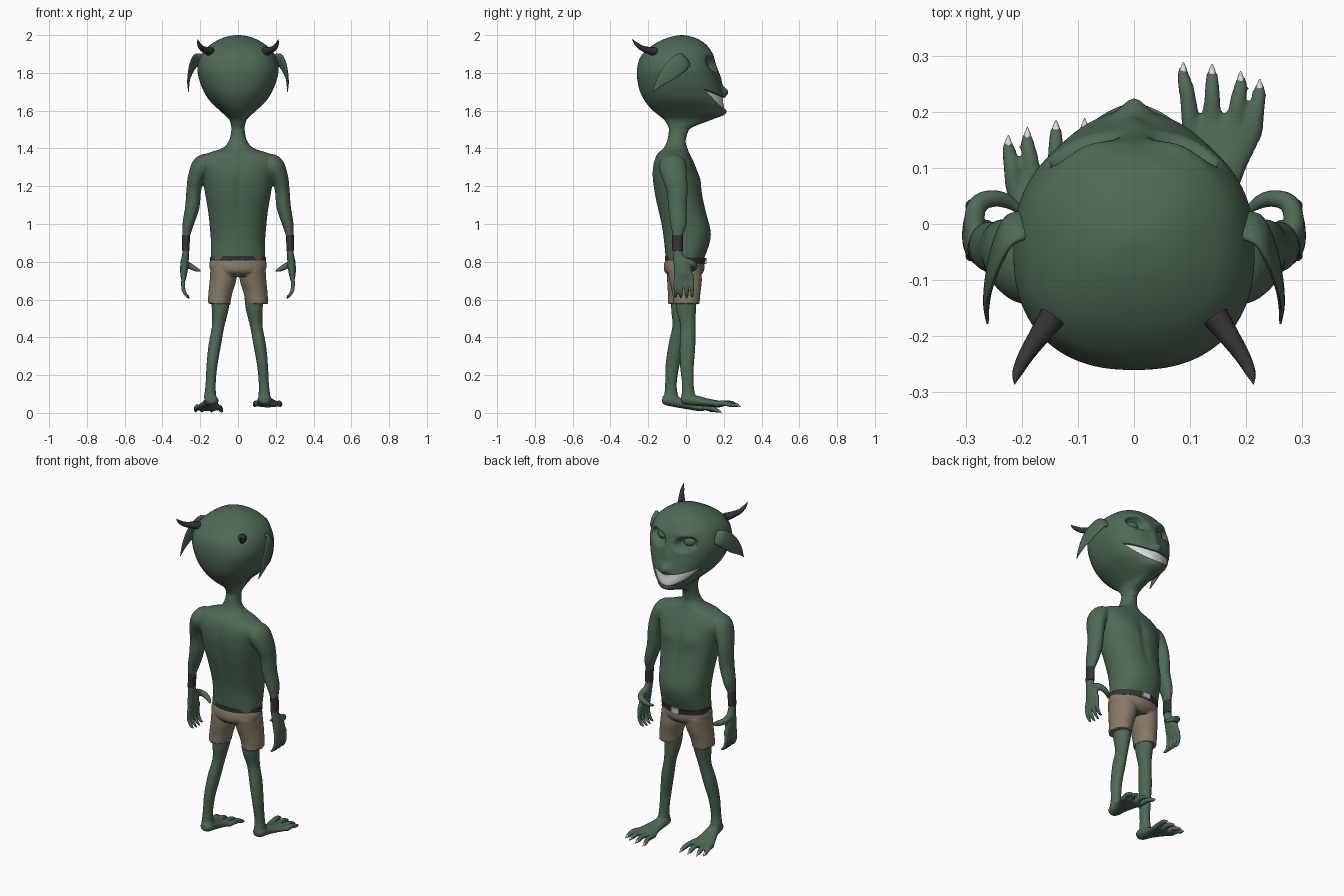
import bpy, bmesh, math, random
from mathutils import Vector

random.seed(4)
X, Z = Vector((1, 0, 0)), Vector((0, 0, 1))


def mat(name, r, g, b):
    m = bpy.data.materials.new(name)
    m.diffuse_color = (r, g, b, 1)
    return m


SKIN = mat("green skin", 0.078, 0.142, 0.09)
CLOTH = mat("brown cloth", 0.24, 0.195, 0.14)
DARK = mat("dark leather", 0.035, 0.035, 0.037)
PALE = mat("pale teeth", 0.72, 0.72, 0.72)
METAL = mat("grey metal", 0.55, 0.55, 0.55)


def spline(rows, steps):
    """Catmull-Rom through rows of numbers."""
    out = []
    for i in range(len(rows) - 1):
        p0, p1 = rows[max(i - 1, 0)], rows[i]
        p2, p3 = rows[i + 1], rows[min(i + 2, len(rows) - 1)]
        for k in range(steps):
            t = k / steps
            out.append([0.5 * (2 * b + (c - a) * t + (2 * a - 5 * b + 4 * c - d) * t * t
                               + (3 * b - a - 3 * c + d) * t ** 3)
                        for a, b, c, d in zip(p0, p1, p2, p3)])
    return out + [list(rows[-1])]


def tube(bm, rows, side=X, n=20, steps=5, flat=False, p=2.0):
    """Closed tube through (x, y, z, radius along side, other radius); p > 2 squares the section."""
    pts = spline(rows, steps)
    rings = []
    for i, c in enumerate(pts):
        t = Z if flat else (Vector(pts[min(i + 1, len(pts) - 1)][:3]) - Vector(pts[max(i - 1, 0)][:3])).normalized()
        a = (side - t * side.dot(t)).normalized()
        b = t.cross(a)
        ring = []
        for k in range(n):
            u, w = math.cos(2 * math.pi * k / n), math.sin(2 * math.pi * k / n)
            q = (abs(u) ** p + abs(w) ** p) ** (-1 / p)
            ring.append(bm.verts.new(Vector(c[:3]) + a * max(c[3], 0.0008) * u * q + b * max(c[4], 0.0008) * w * q))
        rings.append(ring)
    for r, s in zip(rings, rings[1:]):
        for k in range(n):
            bm.faces.new((r[k], r[(k + 1) % n], s[(k + 1) % n], s[k]))
    bm.faces.new(rings[0])
    bm.faces.new(rings[-1])
    return rings


def stack(rows):
    """(z, back, front, half width) -> tube rows with level rings."""
    return [(0, (b + f) / 2, z, w, (f - b) / 2) for z, b, f, w in rows]


def mir(rows, s):
    return [(r[0] * s,) + tuple(r[1:]) for r in rows]


def finish(name, bm, m, voxel=0, smooth=0):
    bmesh.ops.recalc_face_normals(bm, faces=bm.faces)
    me = bpy.data.meshes.new(name)
    bm.to_mesh(me)
    bm.free()
    o = bpy.data.objects.new(name, me)
    bpy.context.collection.objects.link(o)
    me.materials.append(m)
    if voxel:
        r = o.modifiers.new("fuse", 'REMESH')
        r.mode, r.voxel_size = 'VOXEL', voxel
        s = o.modifiers.new("soften", 'SMOOTH')
        s.factor, s.iterations = 0.5, smooth
        bake(o)
    shade(o)
    return o


def bake(o):
    dg = bpy.context.evaluated_depsgraph_get()
    dg.update()
    me = bpy.data.meshes.new_from_object(o.evaluated_get(dg))
    o.modifiers.clear()
    o.data = me


def shade(o):
    bpy.ops.object.select_all(action='DESELECT')
    o.select_set(True)
    bpy.context.view_layer.objects.active = o
    bpy.ops.object.shade_smooth_by_angle(angle=math.radians(50))


# ---- body: torso, arms, hands, legs and feet fused into one skin
bm = bmesh.new()
claws = bmesh.new()
tube(bm, stack([(0.72, -0.09, 0.07, 0.12), (0.80, -0.105, 0.09, 0.143), (0.90, -0.115, 0.125, 0.143),
                (0.97, -0.125, 0.13, 0.148), (1.06, -0.145, 0.108, 0.157), (1.15, -0.165, 0.088, 0.172),
                (1.25, -0.178, 0.07, 0.19), (1.32, -0.172, 0.045, 0.205), (1.37, -0.152, 0.02, 0.17),
                (1.40, -0.12, 0.008, 0.085), (1.44, -0.10, -0.002, 0.048), (1.50, -0.09, 0.012, 0.035),
                (1.54, -0.09, 0.02, 0.035)]), n=64, flat=True, p=2.25)
for v in bm.verts:  # chest line, chest muscles and spine groove
    if 0.95 < v.co.z < 1.36:
        front = v.co.y > -0.04
        k = math.sin((v.co.z - 0.95) / 0.41 * math.pi)
        v.co.y += (-0.007 if front else 0.010) * k * math.exp(-(v.co.x / 0.018) ** 2)
        if front:
            v.co.y += 0.008 * math.exp(-((abs(v.co.x) - 0.075) / 0.05) ** 2 - ((v.co.z - 1.23) / 0.04) ** 2)
for s in (-1, 1):
    tube(bm, mir([(0.13, -0.075, 1.33, 0.04, 0.05), (0.185, -0.073, 1.312, 0.055, 0.072),
                  (0.22, -0.06, 1.25, 0.045, 0.066), (0.234, -0.047, 1.18, 0.039, 0.056),
                  (0.242, -0.045, 1.09, 0.038, 0.049), (0.264, -0.04, 1.0, 0.03, 0.043),
                  (0.275, -0.045, 0.93, 0.02, 0.026), (0.277, -0.045, 0.85, 0.018, 0.026),
                  (0.284, -0.025, 0.78, 0.022, 0.042), (0.288, -0.014, 0.73, 0.017, 0.05),
                  (0.287, -0.012, 0.70, 0.010, 0.046)], s), n=28)
    for k in range(4):  # fingers
        y, low = -0.056 + 0.0295 * k, 0.606 + (0.006, 0, 0, 0.012)[k]
        tube(bm, mir([(0.287, y * 0.9, 0.73, 0.012, 0.012), (0.291, y, 0.69, 0.0115, 0.0115),
                      (0.288, y, 0.65, 0.011, 0.011), (0.272, y, 0.62, 0.009, 0.009),
                      (0.255, y, low, 0.005, 0.005)], s), n=12)
    tube(bm, mir([(0.285, -0.01, 0.805, 0.02, 0.02), (0.28, 0.033, 0.79, 0.019, 0.018),
                  (0.25, 0.046, 0.775, 0.017, 0.016), (0.222, 0.038, 0.76, 0.013, 0.013),
                  (0.198, 0.018, 0.75, 0.006, 0.006)], s), side=Z, n=12)  # thumb

    # one leg strides ahead of the other
    back = s < 0
    dx = 0.008 * back
    leg = [(0.08, 0, 0.70, 0.05, 0.06), (0.085, 0.0, 0.57, 0.047, 0.055), (0.097, 0.01, 0.46, 0.033, 0.04),
           (0.115, 0.008, 0.36, 0.033, 0.042), (0.13, 0.005, 0.25, 0.029, 0.037),
           (0.137, 0.01, 0.15, 0.027, 0.031), (0.14, 0.012, 0.08, 0.033, 0.038)]
    tube(bm, mir([(x + dx, y - 0.09 * back * min(1, (0.72 - z) / 0.55), z, a, b) for x, y, z, a, b in leg], s), n=24)

    def place(rows):
        return mir([(x, y - 0.1 * back, z - back * 0.1 * (y + 0.03), a, b) for x, y, z, a, b in rows], s)

    tube(bm, place([(0.138, -0.025, 0.07, 0.022, 0.02), (0.14, 0.0, 0.07, 0.037, 0.028),
                    (0.143, 0.05, 0.065, 0.038, 0.028), (0.151, 0.11, 0.055, 0.052, 0.022),
                    (0.158, 0.17, 0.047, 0.072, 0.018), (0.158, 0.195, 0.043, 0.064, 0.012)]), n=28)
    for rx, tx, ty in ((0.103, 0.088, 0.288), (0.14, 0.139, 0.285), (0.178, 0.19, 0.272), (0.212, 0.224, 0.258)):
        mx = (rx + tx) / 2
        tube(bm, place([(rx, 0.155, 0.047, 0.017, 0.015), (mx, ty - 0.06, 0.052, 0.015, 0.015),
                        (tx, ty - 0.025, 0.042, 0.012, 0.012), (tx, ty - 0.008, 0.037, 0.007, 0.007)]), n=12)
        tube(claws, place([(tx, ty - 0.024, 0.045, 0.006, 0.006), (tx, ty - 0.012, 0.041, 0.006, 0.006),
                           (tx, ty, 0.032, 0.001, 0.001)]), n=8, steps=3)
finish("body", bm, SKIN, 0.0062, 5)
finish("toe_claws", claws, PALE)

# ---- head: level rings, then nose, brows and eye sockets pushed in or out
bm = bmesh.new()
tube(bm, stack([(1.48, -0.092, 0.008, 0.034), (1.51, -0.092, 0.03, 0.035), (1.55, -0.115, 0.13, 0.045),
                (1.58, -0.15, 0.205, 0.074), (1.61, -0.185, 0.212, 0.107), (1.65, -0.217, 0.205, 0.148),
                (1.70, -0.243, 0.192, 0.180), (1.76, -0.257, 0.177, 0.204), (1.82, -0.259, 0.163, 0.215),
                (1.88, -0.243, 0.148, 0.203), (1.925, -0.205, 0.127, 0.174), (1.96, -0.155, 0.095, 0.130),
                (1.985, -0.10, 0.05, 0.081), (1.997, -0.05, 0.005, 0.035), (2.0, -0.025, -0.02, 0.003)]),
     n=120, steps=10, flat=True, p=2.35)
for v in bm.verts:
    x, y, z = abs(v.co.x), v.co.y, v.co.z
    if y > 0.0:
        nose = 0.03 * math.exp(-(x / 0.03) ** 2 - ((z - 1.70) / 0.026) ** 2)
        ridge = 0.012 * math.exp(-(x / 0.022) ** 2 - ((z - 1.77) / 0.05) ** 2)
        tilt = z - 1.847 - 0.15 * (x - 0.09)
        eye = ((x - 0.09) / 0.052) ** 2 + (tilt / 0.037) ** 2
        brow = 0.010 * math.exp(-((x - 0.085) / 0.05) ** 2 - ((tilt - 0.055) / 0.018) ** 2)
        v.co.y += nose + ridge + brow - 0.045 * math.exp(-eye ** 3)
head = finish("head", bm, SKIN)

# ---- grin: a crescent cutter; teeth are a shrunken head kept inside it
bm = bmesh.new()
N, W = 24, 0.163
xs = [W * (2 * k / N - 1) for k in range(N + 1)]
outline = [(x, 1.67 + 0.044 * (x / W) ** 2) for x in xs]
outline += [(x, 1.603 + 0.111 * (x / W) ** 2) for x in xs[-2:0:-1]]
f = bm.faces.new([bm.verts.new((x, 0.03, z)) for x, z in outline])
ext = bmesh.ops.extrude_face_region(bm, geom=[f])
bmesh.ops.translate(bm, vec=(0, 0.4, 0), verts=[g for g in ext['geom'] if isinstance(g, bmesh.types.BMVert)])
cutter = finish("mouth_cutter", bm, SKIN)
cutter.hide_render = True
teeth = bpy.data.objects.new("teeth", head.data.copy())
bpy.context.collection.objects.link(teeth)
for v in teeth.data.vertices:
    v.co.x *= 0.965
    v.co.y = -0.02 + (v.co.y + 0.02) * 0.955
for o, op in ((teeth, 'INTERSECT'), (head, 'DIFFERENCE')):
    b = o.modifiers.new("mouth", 'BOOLEAN')
    b.operation, b.object, b.solver = op, cutter, 'EXACT'
    bake(o)
    shade(o)
teeth.data.materials.clear()
teeth.data.materials.append(PALE)
for p in teeth.data.polygons:
    p.material_index = 0
bpy.data.objects.remove(cutter)

# ---- eyeballs, ears, horns, wristbands
parts = {k: bmesh.new() for k in ("eyes", "ears", "horns", "wristbands")}
for s in (-1, 1):
    tube(parts["eyes"], mir([(0.058, 0.105, 1.842, 0.002, 0.002), (0.07, 0.101, 1.844, 0.018, 0.016),
                             (0.09, 0.095, 1.847, 0.025, 0.021), (0.112, 0.085, 1.85, 0.018, 0.016),
                             (0.125, 0.078, 1.852, 0.002, 0.002)], s), side=Z, n=20)
    tube(parts["ears"], mir([(0.19, 0.0, 1.862, 0.036, 0.014), (0.222, -0.012, 1.865, 0.045, 0.014),
                             (0.243, -0.05, 1.837, 0.05, 0.011), (0.257, -0.095, 1.795, 0.042, 0.008),
                             (0.263, -0.14, 1.747, 0.022, 0.006), (0.261, -0.177, 1.70, 0.002, 0.002)], s),
         side=Vector((0, -0.6, 0.8)), n=24)
    tube(parts["horns"], mir([(0.145, -0.165, 1.912, 0.024, 0.024), (0.168, -0.198, 1.919, 0.019, 0.019),
                              (0.193, -0.235, 1.932, 0.014, 0.014), (0.208, -0.265, 1.955, 0.009, 0.009),
                              (0.213, -0.285, 1.978, 0.001, 0.001)], s), n=16)
    tube(parts["wristbands"], mir([(0.275, -0.045, 0.942, 0.021, 0.028), (0.277, -0.045, 0.858, 0.02, 0.028)], s),
         n=24, steps=2)
for name, b in parts.items():
    finish(name, b, DARK if name in ("horns", "wristbands") else SKIN)

# ---- shorts with a torn hem, belt and buckle
bm = bmesh.new()
tube(bm, stack([(0.725, -0.085, 0.07, 0.09), (0.745, -0.112, 0.092, 0.135), (0.775, -0.118, 0.098, 0.152),
                (0.81, -0.11, 0.092, 0.148)]), n=48, flat=True)
for s in (-1, 1):
    rings = tube(bm, mir([(0.076, -0.01, 0.765, 0.07, 0.09), (0.08, -0.008 + 0.006 * s, 0.70, 0.07, 0.086),
                          (0.094, -0.01 + 0.012 * s, 0.63, 0.063, 0.074),
                          (0.1, -0.012 + 0.014 * s, 0.578, 0.059, 0.07)], s), n=36, flat=True)
    for k, v in enumerate(rings[-1]):
        v.co.z += (-0.010, 0.0, 0.012, 0.002)[k % 4] + random.uniform(-0.004, 0.004)
finish("shorts", bm, CLOTH, 0.006, 2)

bm = bmesh.new()
tube(bm, stack([(0.793, -0.11, 0.098, 0.149), (0.825, -0.112, 0.106, 0.149)]), n=64, steps=2, flat=True)
for v in bm.verts:
    v.co.z -= 0.05 * v.co.y  # belt dips at the belly
finish("belt", bm, DARK)
bm = bmesh.new()
bmesh.ops.create_cube(bm, size=1)
for v in bm.verts:
    v.co = Vector((v.co.x * 0.05, 0.103 + v.co.y * 0.012, 0.805 + v.co.z * 0.032))
finish("belt_buckle", bm, METAL)
